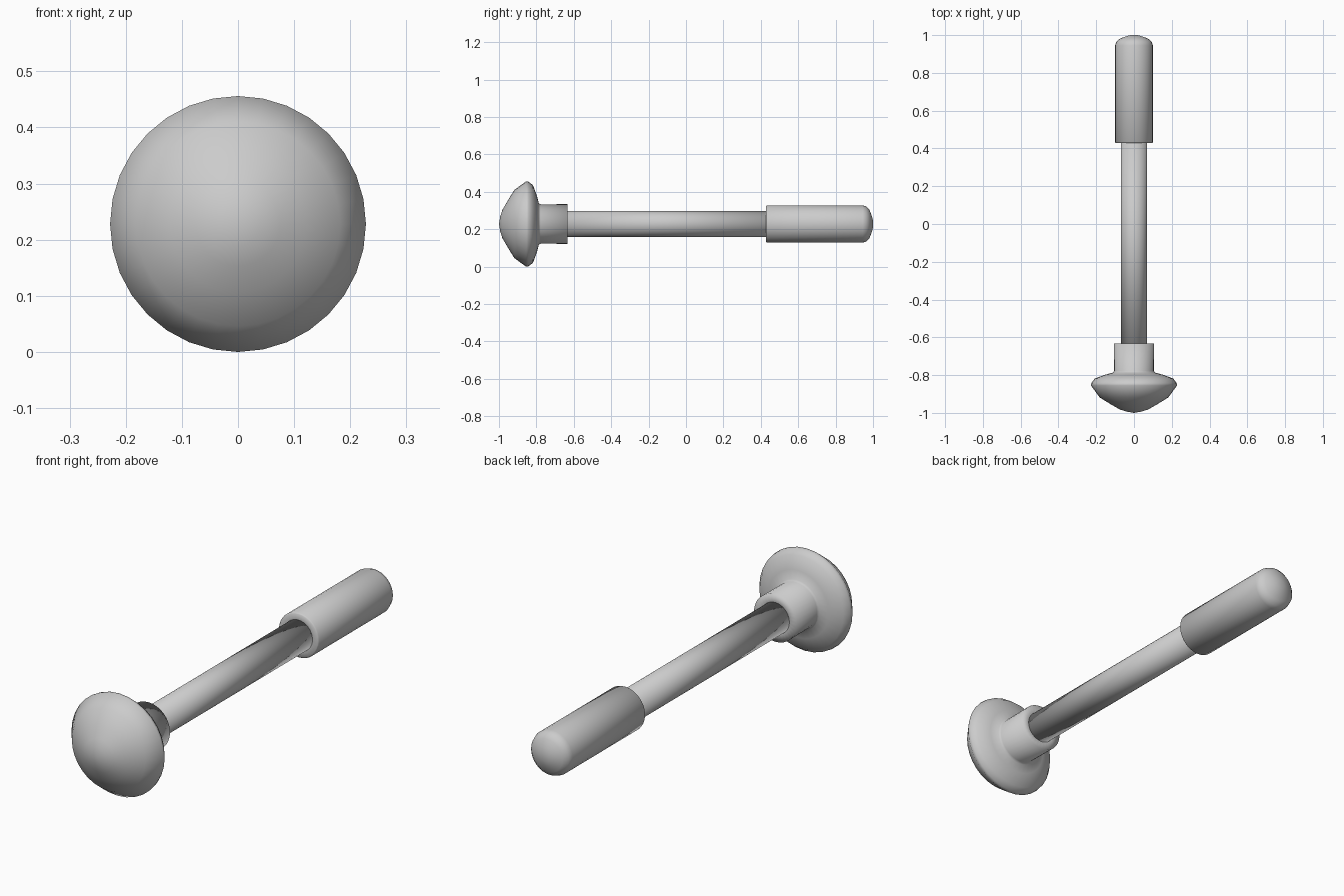
import bpy, bmesh
from math import sin, cos, pi

if "Cube" in bpy.data.objects:
    bpy.data.objects.remove(bpy.data.objects["Cube"])

SIDES = 32
AXIS_Z = 0.228


def lathe(name, profile):
    """Revolve (y, radius) points around the long axis; radius 0 closes to a tip."""
    bm = bmesh.new()
    rings = []
    for y, r in profile:
        if r == 0:
            rings.append([bm.verts.new((0, y, AXIS_Z))] * SIDES)
        else:
            rings.append([bm.verts.new((r * sin(2 * pi * i / SIDES), y,
                                        AXIS_Z + r * cos(2 * pi * i / SIDES)))
                          for i in range(SIDES)])
    for a, b in zip(rings, rings[1:]):
        for i in range(SIDES):
            j = (i + 1) % SIDES
            corners = list(dict.fromkeys((a[i], a[j], b[j], b[i])))
            bm.faces.new(corners).smooth = True
    bmesh.ops.recalc_face_normals(bm, faces=bm.faces)
    mesh = bpy.data.meshes.new(name)
    bm.to_mesh(mesh)
    bm.free()
    obj = bpy.data.objects.new(name, mesh)
    bpy.context.collection.objects.link(obj)
    return obj


# Domed head flowing into the collar around the shaft
lathe("head_and_collar", [
    (-1.0, 0), (-0.993, 0.04), (-0.982, 0.075), (-0.955, 0.122),
    (-0.918, 0.182), (-0.855, 0.228), (-0.842, 0.226), (-0.818, 0.208),
    (-0.797, 0.15), (-0.787, 0.112), (-0.778, 0.105),
    (-0.633, 0.106), (-0.633, 0.068), (-0.66, 0)])

# Slim shaft, ends buried in collar and grip
lathe("shaft", [(-0.68, 0), (-0.68, 0.07), (0.47, 0.07), (0.47, 0)])

# Thicker grip with a rounded end
lathe("grip", [
    (0.45, 0), (0.428, 0.065), (0.428, 0.095), (0.433, 0.1), (0.945, 0.1),
    (0.965, 0.093), (0.982, 0.074), (0.994, 0.04), (1.0, 0.02), (1.0, 0)])
